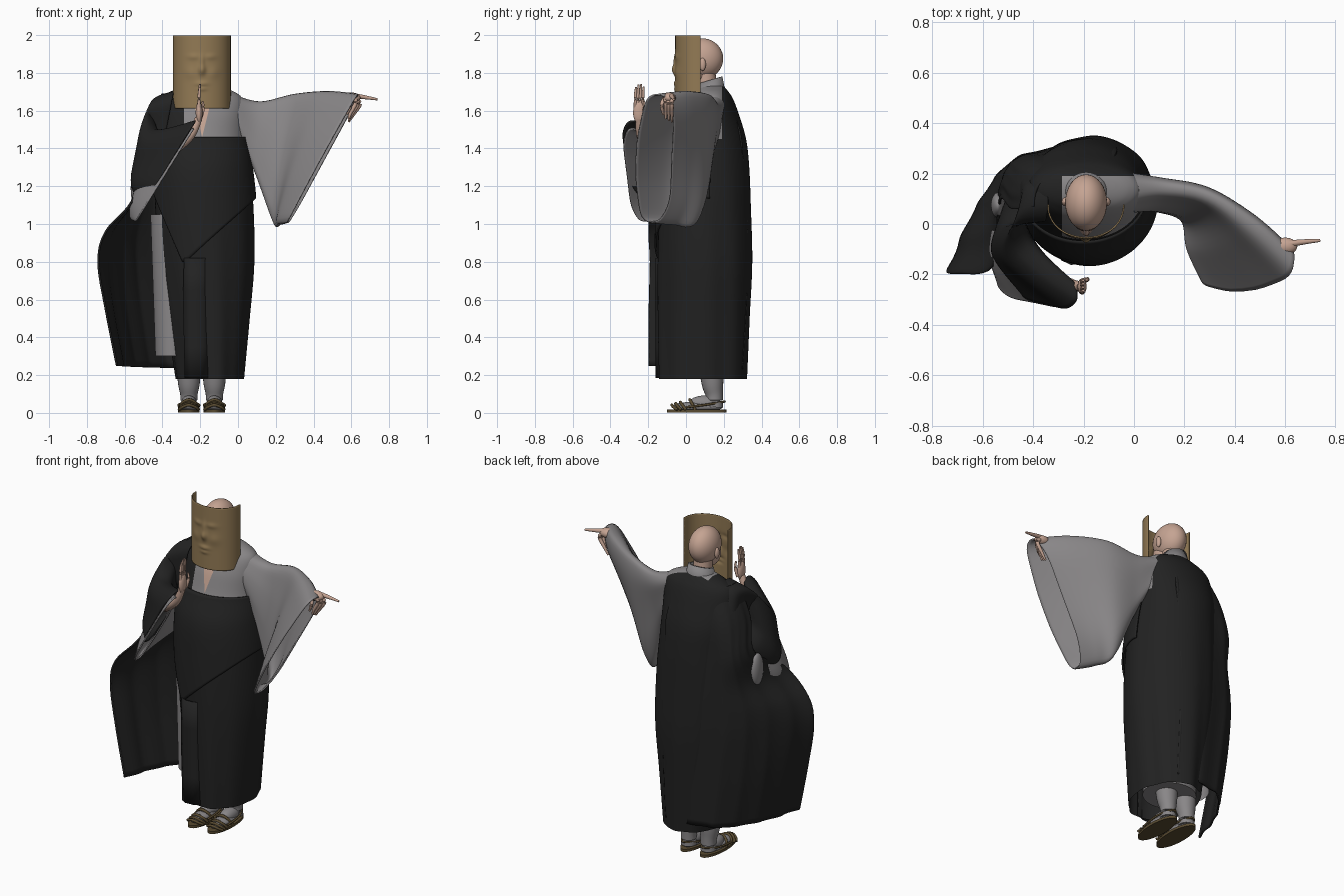
import bpy, bmesh, math
from mathutils import Vector as V


def material(name, rgb):
    m = bpy.data.materials.new(name)
    m.diffuse_color = (*rgb, 1)
    return m


BLACK = material("black cloth", (0.016, 0.016, 0.016))
GREY = material("grey cloth", (0.25, 0.24, 0.245))
SKIN = material("skin", (0.56, 0.37, 0.29))
STRAW = material("woven tan", (0.29, 0.195, 0.09))
BROWN = material("sandal brown", (0.10, 0.07, 0.03))


def spline(keys, n):
    """Catmull-Rom samples through a list of equal-length tuples."""
    out, last = [], len(keys) - 1
    for i in range(n + 1):
        u = i / n * last
        k = min(int(u), last - 1)
        t = u - k
        p = [keys[max(0, min(last, k + d))] for d in (-1, 0, 1, 2)]
        out.append([0.5 * (2 * b + (c - a) * t + (2 * a - 5 * b + 4 * c - d) * t * t
                           + (3 * b - a - 3 * c + d) * t ** 3) for a, b, c, d in zip(*p)])
    return out


def finish(ob, mats, thick=0, angle=50):
    for m in mats:
        ob.data.materials.append(m)
    bpy.ops.object.select_all(action='DESELECT')
    ob.select_set(True)
    bpy.context.view_layer.objects.active = ob
    if thick:
        mod = ob.modifiers.new("thickness", 'SOLIDIFY')
        mod.thickness, mod.offset = thick, 0
    bpy.ops.object.shade_smooth_by_angle(angle=math.radians(angle))
    return ob


def sheet(name, rows, mats, closed=False, thick=0, rule=None, caps=False, cuts=()):
    """Skin a grid of points; cuts are planes, rule(centre) picks the material slot."""
    bm = bmesh.new()
    g = [[bm.verts.new(p) for p in r] for r in rows]
    n = len(g[0])
    for a, b in zip(g, g[1:]):
        for j in range(n if closed else n - 1):
            k = (j + 1) % n
            bm.faces.new((a[j], a[k], b[k], b[j]))
    if caps:
        bm.faces.new(g[0])
        bm.faces.new(g[-1])
    for co, no in cuts:
        bmesh.ops.bisect_plane(bm, geom=bm.verts[:] + bm.edges[:] + bm.faces[:],
                               dist=1e-5, plane_co=co, plane_no=no)
    bmesh.ops.recalc_face_normals(bm, faces=bm.faces)
    if rule:
        for f in bm.faces:
            f.material_index = rule(f.calc_center_median())
    me = bpy.data.meshes.new(name)
    bm.to_mesh(me)
    bm.free()
    ob = bpy.data.objects.new(name, me)
    bpy.context.collection.objects.link(ob)
    return finish(ob, mats, thick)


def ring(z, x0, x1, y0, y1, n=128, grow=0, pleat=0):
    """Horizontal oval given by its extents, with optional pleats."""
    pts = []
    for i in range(n):
        a = 2 * math.pi * i / n
        r = 1 + pleat * math.sin(9 * a + 1.5 * z) * (0.6 + 0.4 * math.sin(4 * a))
        pts.append(V(((x0 + x1) / 2 + ((x1 - x0) / 2 + grow) * r * math.cos(a),
                      (y0 + y1) / 2 + ((y1 - y0) / 2 + grow) * r * math.sin(a), z)))
    return pts


def sleeve(name, keys, mat, n=40):
    """Hanging sleeve: each key is top point, bottom point and half-width vector."""
    rows = []
    for k in spline(keys, 28):
        t, b, w = V(k[:3]), V(k[3:6]), V(k[6:])
        row = []
        for i in range(n):
            a = 2 * math.pi * i / n
            c, s = (math.copysign(abs(f) ** 0.75, f) for f in (math.cos(a), math.sin(a)))
            row.append((t + b) / 2 + (t - b) / 2 * c + w * s * (1 + 0.05 * math.sin(5 * a)))
        rows.append(row)
    return sheet(name, rows, [mat], closed=True, thick=0.008)


def limb(name, pts, mat, n=14):
    """Round tube through (x, y, z, radius) points with closed ends."""
    s = spline(pts, 6 * (len(pts) - 1))
    rows = []
    for i, p in enumerate(s):
        d = V(s[min(i + 1, len(s) - 1)][:3]) - V(s[max(i - 1, 0)][:3])
        q = d.to_track_quat('Z', 'Y')
        rows.append([V(p[:3]) + q @ V((p[3] * math.cos(2 * math.pi * j / n),
                                       p[3] * math.sin(2 * math.pi * j / n), 0)) for j in range(n)])
    return sheet(name, rows, [mat], closed=True, caps=True)


def ball(name, loc, scale, mat):
    bpy.ops.mesh.primitive_uv_sphere_add(segments=32, ring_count=20, location=loc)
    ob = bpy.context.object
    ob.name, ob.scale = name, scale
    return finish(ob, [mat])


# main robe: black below and behind, grey chest, bare neckline
BODY = [(0.18, -0.33, 0.03, -0.145, 0.32), (0.50, -0.38, 0.06, -0.15, 0.335),
        (0.80, -0.42, 0.085, -0.15, 0.35), (1.10, -0.44, 0.08, -0.14, 0.343),
        (1.30, -0.44, 0.06, -0.12, 0.335), (1.45, -0.44, 0.04, -0.06, 0.318),
        (1.58, -0.43, 0.035, -0.02, 0.28), (1.66, -0.41, 0.025, 0.02, 0.25),
        (1.70, -0.36, -0.02, 0.05, 0.225), (1.73, -0.27, -0.11, 0.075, 0.20)]
body = spline(BODY, 90)


def robe_colour(c):
    if c.z < 1.45:
        return 0
    if c.y < 0.1 and abs(c.x + 0.19) < (c.z - 1.46) * 0.25:
        return 2
    return 0 if c.x < -0.285 or c.y > 0.19 else 1


sheet("robe", [ring(*k, pleat=0.018 * max(0, 1.5 - k[0])) for k in body],
      [BLACK, GREY, SKIN], closed=True, rule=robe_colour,
      cuts=[((0, 0, 1.45), (0, 0, 1)), ((-0.285, 0, 0), (1, 0, 0)), ((0, 0.19, 0), (0, 1, 0)),
            ((-0.19, 0, 1.46), (1, 0, -0.25)), ((-0.19, 0, 1.46), (1, 0, 0.25))])

# wrapped cloth over the chest, with a pointed lower edge
cols = []
for i in range(62, 131):
    col = [ring(*k, grow=0.014)[i % 128] for k in body if k[0] <= 1.47]
    x = col[len(col) // 2].x
    edge = 0.79 + (0.87 * (x + 0.3) if x > -0.3 else -2.7 * (x + 0.3))
    zs = [p.z for p in col]
    line = []
    for j in range(31):
        z = edge + (1.46 - edge) * j / 30
        m = next((m for m in range(1, len(zs)) if zs[m] >= z), len(zs) - 1)
        line.append(col[m - 1].lerp(col[m], (z - zs[m - 1]) / (zs[m] - zs[m - 1])))
    cols.append(line)
sheet("wrap_cloth", cols, [BLACK], thick=0.01)

# front overlap of the skirt
sheet("skirt_overlap", [[(-0.285 + 0.004 * math.sin(8 * z), -0.14, z), (-0.25, -0.158, z),
                         (-0.20, -0.156, z), (-0.14, -0.13, z)]
                        for z in (0.185, 0.35, 0.5, 0.65, 0.82)], [BLACK], thick=0.008)
# grey under-robe beside the skirt
sheet("under_robe", [ring(z, -0.462 + (1 - z) * 0.035, -0.26, -0.03, 0.2, n=40)
                     for z in (0.3, 0.5, 0.7, 0.9, 1.05)], [GREY], closed=True)
sheet("under_skirt", [ring(z, -0.31, 0.0, -0.02, 0.27, n=40) for z in (0.2, 0.6)],
      [GREY], closed=True, caps=True)

# cape falling from the shoulder and spreading over the raised arm
CAPE = [(0.25, -0.07, 0.29, -0.37, 0.27, -0.55, 0.06, -0.64, -0.20),
        (0.55, -0.07, 0.31, -0.41, 0.27, -0.60, 0.07, -0.70, -0.20),
        (0.80, -0.07, 0.32, -0.44, 0.27, -0.62, 0.07, -0.74, -0.195),
        (0.96, -0.07, 0.32, -0.44, 0.27, -0.61, 0.07, -0.70, -0.20),
        (1.12, -0.07, 0.31, -0.43, 0.27, -0.54, 0.10, -0.56, -0.17),
        (1.30, -0.07, 0.30, -0.42, 0.27, -0.51, 0.20, -0.53, 0.09),
        (1.50, -0.07, 0.28, -0.39, 0.25, -0.47, 0.16, -0.48, 0.06),
        (1.69, -0.12, 0.20, -0.30, 0.20, -0.38, 0.15, -0.40, 0.07)]
rows = []
for k in spline(CAPE, 42):
    line = spline([(k[j], k[j + 1]) for j in (1, 3, 5, 7)], 42)
    w = 0.007 * min(1, max(0, 1.7 - k[0]))
    rows.append([(x + w * math.sin(j * 0.9), y + w * math.sin(j * 0.9 + 0.5),
                  k[0] + 0.05 * (j / 42 - 1) * max(0, 0.6 - k[0]))
                 for j, (x, y) in enumerate(line)])
sheet("cape", rows, [BLACK], thick=0.01)

# sleeves
sleeve("pointing_sleeve", [(-0.02, 0.14, 1.68, 0.01, 0.11, 1.46, 0, -0.07, 0),
                           (0.12, 0.145, 1.645, 0.09, 0.08, 1.28, 0, -0.05, 0),
                           (0.30, 0.11, 1.685, 0.19, 0.04, 1.01, -0.01, -0.05, 0),
                           (0.48, -0.01, 1.70, 0.22, -0.07, 1.0, -0.03, -0.065, 0),
                           (0.635, -0.15, 1.685, 0.265, -0.18, 1.01, -0.01, -0.095, 0)], GREY)
sleeve("raised_sleeve", [(-0.34, 0.10, 1.70, -0.40, 0.10, 1.40, 0, 0.09, 0),
                         (-0.45, 0.07, 1.65, -0.51, 0.07, 1.30, 0.02, 0.09, 0),
                         (-0.44, -0.10, 1.50, -0.53, -0.06, 1.16, 0.05, 0.06, 0),
                         (-0.225, -0.28, 1.545, -0.47, -0.22, 1.15, 0.0, 0.07, 0)], BLACK)
sleeve("raised_inner_sleeve", [(-0.45, 0.05, 1.34, -0.54, 0.05, 1.07, 0.04, 0.08, 0),
                               (-0.42, -0.10, 1.42, -0.56, -0.10, 1.03, 0.03, 0.06, 0),
                               (-0.235, -0.285, 1.505, -0.54, -0.225, 1.015, 0.0, 0.06, 0)], GREY)
ball("sleeve_lining", (-0.54, 0.075, 1.19), (0.028, 0.05, 0.10), GREY)

# raised hand, seen edge-on from the front
limb("raised_forearm", [(-0.42, -0.10, 1.33, 0.03), (-0.33, -0.20, 1.40, 0.028),
                        (-0.25, -0.24, 1.47, 0.023), (-0.208, -0.248, 1.56, 0.02)], SKIN)
ball("raised_palm", (-0.206, -0.248, 1.59), (0.018, 0.032, 0.06), SKIN)
for i in range(4):
    y = -0.268 + 0.0135 * i
    limb("raised_finger", [(-0.206, y, 1.61, 0.009), (-0.206, y, 1.68, 0.008),
                           (-0.202, y + 0.004, 1.745 - 0.012 * abs(i - 1.6), 0.005)], SKIN)
limb("raised_thumb", [(-0.2, -0.225, 1.56, 0.011), (-0.185, -0.22, 1.61, 0.009),
                      (-0.187, -0.222, 1.65, 0.005)], SKIN)

# pointing hand
limb("pointing_forearm", [(0.49, -0.09, 1.60, 0.025), (0.54, -0.09, 1.635, 0.025),
                          (0.59, -0.087, 1.662, 0.025)], SKIN)
ball("pointing_palm", (0.60, -0.088, 1.668), (0.048, 0.034, 0.028), SKIN)
limb("index_finger", [(0.61, -0.08, 1.68, 0.014), (0.665, -0.072, 1.672, 0.011),
                      (0.738, -0.065, 1.66, 0.006)], SKIN)
for i in range(3):
    y = -0.075 - 0.016 * i
    limb("curled_finger", [(0.62, y, 1.668, 0.012), (0.645 - 0.012 * i, y, 1.635, 0.011),
                           (0.615 - 0.01 * i, y, 1.585, 0.009), (0.585, y, 1.54 + 0.008 * i, 0.005)], SKIN)
limb("pointing_thumb", [(0.575, -0.11, 1.67, 0.013), (0.595, -0.128, 1.63, 0.011),
                        (0.575, -0.12, 1.58, 0.006)], SKIN)

# head, ears, neck and collar
ball("head", (-0.19, 0.085, 1.875), (0.083, 0.112, 0.108), SKIN)
ball("jaw", (-0.19, 0.045, 1.805), (0.064, 0.075, 0.075), SKIN)
limb("nose", [(-0.19, -0.02, 1.87, 0.008), (-0.19, -0.035, 1.83, 0.013), (-0.19, -0.02, 1.82, 0.008)], SKIN)
for s in (-1, 1):
    ball("ear", (-0.19 + s * 0.084, 0.088, 1.845), (0.013, 0.017, 0.034), SKIN)
limb("neck", [(-0.19, 0.13, 1.62, 0.06), (-0.19, 0.11, 1.72, 0.055), (-0.19, 0.10, 1.82, 0.055)], SKIN, 24)
collar = []
for z, r in ((1.64, 0.10), (1.70, 0.082), (1.76, 0.068)):
    collar.append([(-0.19 + r * math.cos(a), 0.125 + 0.9 * r * math.sin(a), z + 0.02 * math.sin(a))
                   for a in [math.radians(-70 + 320 * i / 40) for i in range(41)]])
sheet("collar", collar, [GREY], thick=0.012)

# curved woven face cover with relief features
BUMPS = [(0, 1.815, 0.018, 0.025, 0.016), (0, 1.86, 0.012, 0.035, 0.008), (0, 1.742, 0.030, 0.012, 0.008),
         (0, 1.715, 0.024, 0.010, 0.006), (-0.045, 1.885, 0.03, 0.015, 0.005),
         (0.045, 1.885, 0.03, 0.015, 0.005), (-0.06, 1.80, 0.03, 0.03, 0.005), (0.06, 1.80, 0.03, 0.03, 0.005)]
rows = []
for i in range(61):
    z = 1.612 + 0.386 * i / 60
    row = []
    for j in range(81):
        a = math.pi * j / 80
        dx = -0.15 * math.cos(a)
        y = 0.078 - 0.132 * math.sin(a) ** 0.9
        y -= sum(h * math.exp(-((dx - bx) / sx) ** 2 - ((z - bz) / sz) ** 2)
                 for bx, bz, sx, sz, h in BUMPS)
        row.append((-0.191 + dx, y, z))
    rows.append(row)
sheet("face_cover", rows, [STRAW], thick=0.006)

# feet in socks with strapped sandals
for cx in (-0.26, -0.125):
    limb("ankle", [(cx, 0.15, 0.03, 0.046), (cx, 0.15, 0.09, 0.045), (cx, 0.14, 0.16, 0.058),
                   (cx, 0.13, 0.30, 0.07)], GREY, 24)
    ball("sock_foot", (cx, 0.06, 0.032), (0.046, 0.135, 0.028), GREY)
    ball("sock_instep", (cx, 0.10, 0.05), (0.042, 0.085, 0.042), GREY)
    sole = [ring(z, cx - 0.057, cx + 0.057, -0.10, 0.215, n=40) for z in (0.002, 0.018)]
    sheet("sandal_sole", sole, [BROWN], closed=True, caps=True)
    for y, h in ((-0.065, 0.038), (-0.045, 0.046), (-0.02, 0.053), (0.03, 0.066)):
        limb("toe_strap", [(cx - 0.052, y + 0.02, 0.016, 0.008), (cx - 0.035, y, h * 0.8, 0.008),
                           (cx, y - 0.01, h + 0.004, 0.008), (cx + 0.035, y, h * 0.8, 0.008),
                           (cx + 0.052, y + 0.02, 0.016, 0.008)], BROWN, 8)
    limb("heel_strap", [(cx - 0.05, 0.0, 0.03, 0.006), (cx - 0.052, 0.12, 0.045, 0.006),
                        (cx, 0.205, 0.06, 0.006), (cx + 0.052, 0.12, 0.045, 0.006),
                        (cx + 0.05, 0.0, 0.03, 0.006)], BROWN, 8)
